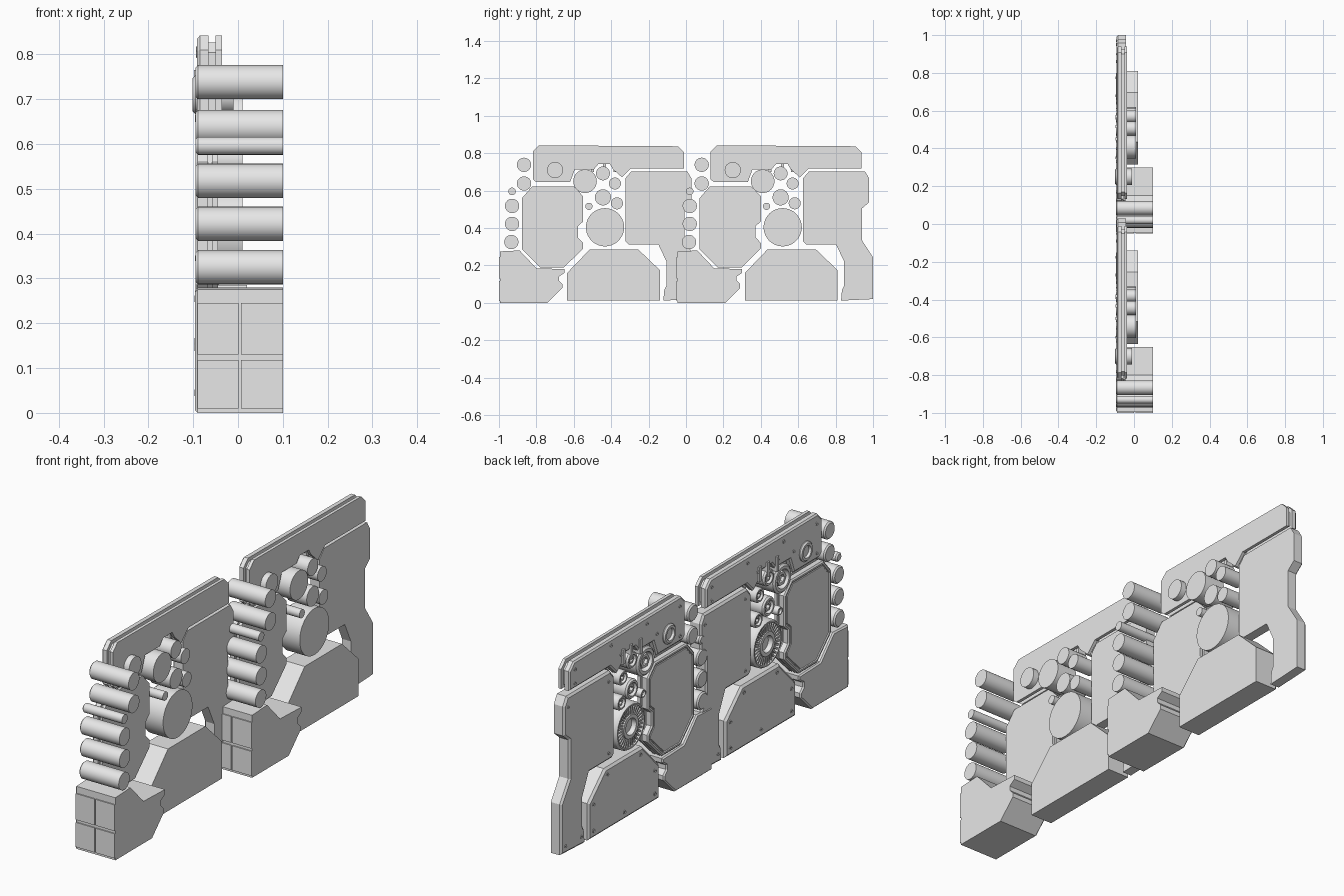
import bpy, bmesh, math

if "Cube" in bpy.data.objects:
    bpy.data.objects.remove(bpy.data.objects["Cube"])

grey = bpy.data.materials.new("plain grey")
grey.diffuse_color = (0.8, 0.8, 0.8, 1)
grey.use_nodes = True
grey.node_tree.nodes["Principled BSDF"].inputs["Base Color"].default_value = grey.diffuse_color
DY = 0.0  # y shift of the module being built


def finish(name, bm, smooth=False):
    bmesh.ops.recalc_face_normals(bm, faces=bm.faces)
    me = bpy.data.meshes.new(name)
    bm.to_mesh(me)
    bm.free()
    me.materials.append(grey)
    if smooth:
        me.shade_smooth()
        me.set_sharp_from_angle(angle=math.radians(30))
    ob = bpy.data.objects.new(name, me)
    ob.location.y = DY
    bpy.context.collection.objects.link(ob)
    return ob


def inset(pts, d):
    """Mitred inward offset of a clockwise or anticlockwise (y, z) outline."""
    n = len(pts)
    area = sum(pts[i][0] * pts[(i + 1) % n][1] - pts[(i + 1) % n][0] * pts[i][1] for i in range(n))
    s = 1 if area > 0 else -1
    out = []
    for i in range(n):
        a, b, c = pts[i - 1], pts[i], pts[(i + 1) % n]
        l1, l2 = math.dist(a, b), math.dist(b, c)
        n1 = (-(b[1] - a[1]) / l1 * s, (b[0] - a[0]) / l1 * s)
        n2 = (-(c[1] - b[1]) / l2 * s, (c[0] - b[0]) / l2 * s)
        k = d / max(0.4, 1 + n1[0] * n2[0] + n1[1] * n2[1])
        out.append((b[0] + (n1[0] + n2[0]) * k, b[1] + (n1[1] + n2[1]) * k))
    return out


def plate(name, pts, levels):
    """Stack copies of an outline along x; levels are (x, inset)."""
    bm = bmesh.new()
    rings = [[bm.verts.new((x, y, z)) for y, z in inset(pts, d)] for x, d in levels]
    n = len(pts)
    for r, q in zip(rings, rings[1:]):
        for i in range(n):
            bm.faces.new((r[i], r[(i + 1) % n], q[(i + 1) % n], q[i]))
    bm.faces.new(rings[0])
    bm.faces.new(rings[-1])
    return finish(name, bm)


def lathe(name, y, z, profile, n=40):
    """Turn an (x, radius) profile around an axis along x, with end caps."""
    bm = bmesh.new()
    rings = [[bm.verts.new((x, y + r * math.cos(i * math.tau / n), z + r * math.sin(i * math.tau / n)))
              for i in range(n)] for x, r in profile]
    for a, b in zip(rings, rings[1:]):
        for i in range(n):
            bm.faces.new((a[i], a[(i + 1) % n], b[(i + 1) % n], b[i]))
    bm.faces.new(rings[0])
    bm.faces.new(rings[-1])
    return finish(name, bm, n > 8)


def box(name, x0, x1, y0, y1, z0, z1):
    return plate(name, [(y0, z0), (y1, z0), (y1, z1), (y0, z1)], [(x0, 0), (x1, 0)])


def screws(x, places, r=0.009):
    for y, z in places:
        lathe("screw", y, z, [(x + 0.006, r), (x - 0.002, r), (x - 0.003, r * 0.6), (x, r * 0.5)], 12)


FOOT = [(-.995, 0), (-.74, 0), (-.66, .08), (-.66, .1), (-.68, .12), (-.68, .14), (-.65, .16),
        (-.65, .18), (-.80, .185), (-.89, .28), (-.995, .275)]
BASE = [(-.635, .012), (-.14, .012), (-.14, .175), (-.255, .285), (-.515, .285), (-.635, .16)]
OCTAGON = [(-.877, .56), (-.823, .622), (-.60, .622), (-.55, .57), (-.55, .435), (-.578, .41),
           (-.578, .35), (-.55, .32), (-.55, .29), (-.652, .19), (-.78, .19), (-.877, .286)]
SIDE = [(-.324, .666), (-.292, .703), (.007, .703), (.029, .666), (.029, .537), (-.009, .505),
        (-.009, .334), (.05, .243), (.05, .02), (-.121, .012), (-.116, .07), (-.105, .09),
        (-.105, .222), (-.148, .313), (-.308, .313), (-.324, .33)]
TOP = [(-.818, .81), (-.786, .842), (-.043, .837), (-.011, .805), (-.011, .719), (-.294, .719),
       (-.342, .671), (-.39, .714), (-.406, .741), (-.47, .741), (-.492, .714), (-.594, .714),
       (-.62, .645), (-.80, .645), (-.818, .66)]
PIPES = [(-.866, .738, .038), (-.866, .638, .038), (-.93, .596, .02),
         (-.93, .518, .038), (-.93, .422, .038), (-.934, .325, .038)]
TUBES = [(-.54, .65, .063), (-.444, .692, .037), (-.38, .638, .032),
         (-.444, .564, .043), (-.519, .516, .019), (-.369, .532, .032)]

for DY in (0.0, 0.95):
    # deep foot block with four panels on its front
    plate("foot_block", FOOT, [(.1, 0), (-.09, 0), (-.096, .006)])
    for x0, x1 in ((-.09, .001), (.007, .1)):
        for z0, z1 in ((.01, .118), (.13, .245)):
            box("foot_front_panel", x0, x1, -1.0, -.99, z0, z1)

    # central base block
    plate("base_block", BASE, [(.02, 0), (-.085, 0), (-.094, .01)])
    screws(-.094, [(-.60, .045), (-.175, .045), (-.60, .145), (-.175, .16),
                   (-.50, .255), (-.27, .255), (-.39, .045)])

    # grooved octagon plate
    plate("octagon_plate", OCTAGON, [(-.045, 0), (-.058, 0), (-.058, .01), (-.067, .01), (-.067, 0),
                                     (-.09, 0), (-.095, .006), (-.095, .013), (-.091, .015), (-.091, .018),
                                     (-.094, .02)])

    # side plate with its leg
    plate("side_plate", SIDE, [(-.042, 0), (-.085, 0), (-.093, .009)])
    screws(-.093, [(-.28, .66), (0, .655), (-.28, .345), (.02, .05), (-.09, .05)], .007)

    # top plate with a groove around its edge
    plate("top_plate", TOP, [(-.036, 0), (-.05, 0), (-.05, .015), (-.066, .015), (-.066, 0),
                             (-.085, 0), (-.091, .007)])
    screws(-.091, [(-.78, .80), (-.55, .81), (-.30, .81), (-.05, .80), (-.05, .74),
                   (-.62, .74), (-.51, .745), (-.37, .745), (-.78, .67)], .008)
    lathe("top_boss", -.70, .71, [(-.01, .043), (-.095, .043), (-.101, .037), (-.101, .027),
                                  (-.09, .023), (-.09, .001)])
    # small brackets above the tube cluster
    for y in (-.50, -.435, -.38):
        box("small_bracket", -.098, -.06, y - .008, y + .008, .70, .765)

    # stacked pipes at the front
    for y, z, r in PIPES:
        lathe("front_pipe", y, z, [(.1, r), (-.089, r), (-.095, r - .006)])

    # cluster of hollow tubes with hexagonal seats
    for y, z, r in TUBES:
        lathe("cluster_tube", y, z, [(.01, r), (-.088, r), (-.095, r * .86), (-.095, r * .66),
                                     (-.07, r * .62), (-.07, .001)])
        lathe("hex_seat", y, z, [(-.065, r * .5), (-.088, r * .5), (-.088, r * .3), (-.075, r * .28)], 6)

    # large turbine wheel with radial ribs
    y, z, r = -.433, .404, .102
    lathe("wheel", y, z, [(.01, r), (-.085, r), (-.095, .096), (-.095, .09), (-.08, .087), (-.08, .056),
                          (-.095, .052), (-.095, .036), (-.075, .032), (-.075, .001)], 64)
    for i in range(32):
        a = i * math.tau / 32
        c, s = math.cos(a), math.sin(a)
        pts = [(y + u * c - v * s, z + u * s + v * c)
               for u, v in ((.053, -.003), (.09, -.004), (.09, .004), (.053, .003))]
        plate("wheel_rib", pts, [(-.075, 0), (-.091, 0)])
